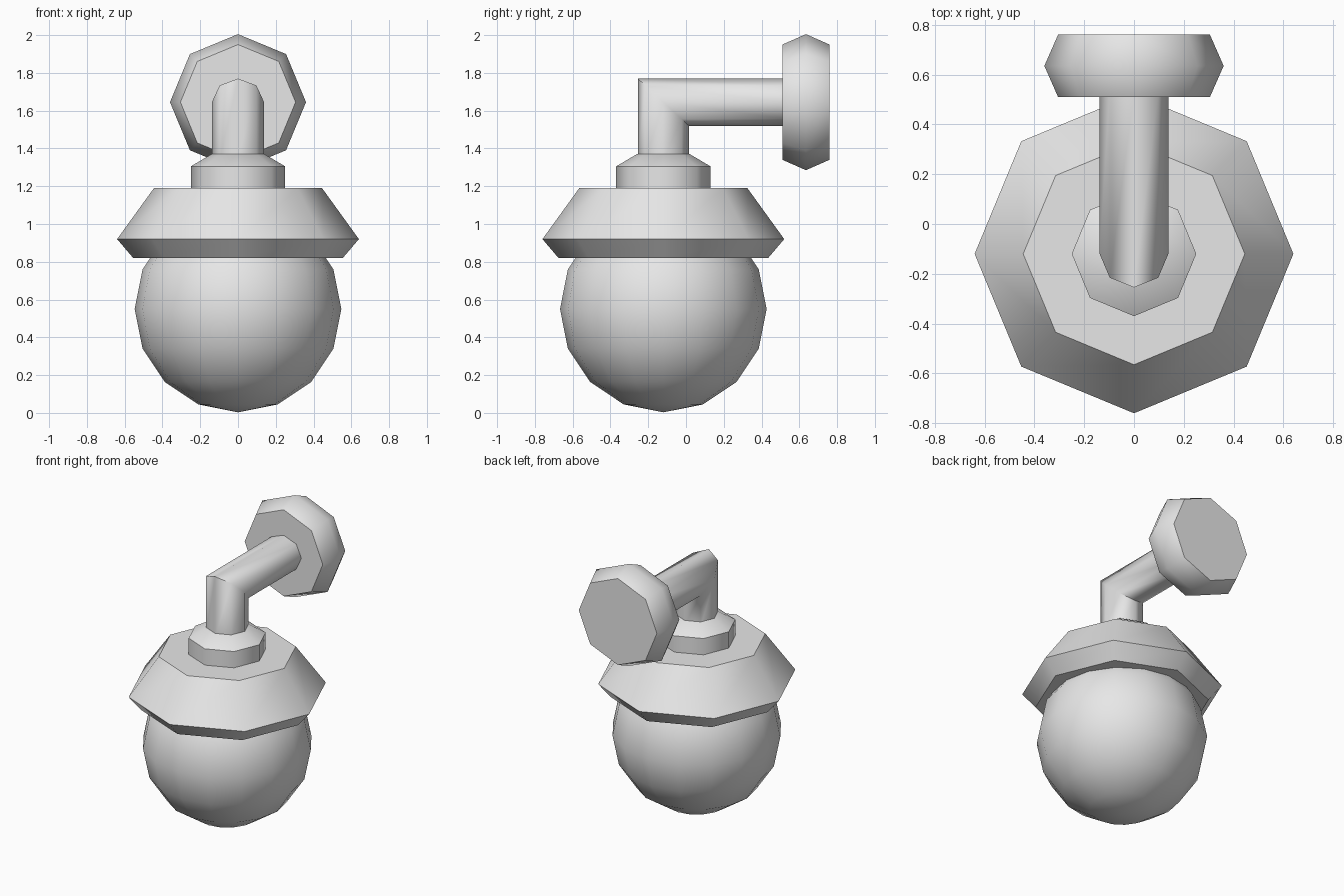
import bpy, bmesh, math
from mathutils import Vector

if "Cube" in bpy.data.objects:
    bpy.data.objects.remove(bpy.data.objects["Cube"], do_unlink=True)

SIDES = 8
LAMP_Y = -0.12      # vertical axis of the lamp
ARM_Z = 1.645       # horizontal axis of the arm

grey = bpy.data.materials.new("plain grey")
grey.use_nodes = True
grey.diffuse_color = (0.8, 0.8, 0.8, 1)
grey.node_tree.nodes["Principled BSDF"].inputs["Base Color"].default_value = (0.8, 0.8, 0.8, 1)


def finish(name, bm):
    """Turn a bmesh into a smooth object whose hard corners stay sharp."""
    bmesh.ops.recalc_face_normals(bm, faces=bm.faces)
    mesh = bpy.data.meshes.new(name)
    bm.to_mesh(mesh)
    bm.free()
    mesh.materials.append(grey)
    obj = bpy.data.objects.new(name, mesh)
    bpy.context.collection.objects.link(obj)
    bpy.ops.object.select_all(action="DESELECT")
    obj.select_set(True)
    bpy.context.view_layer.objects.active = obj
    bpy.ops.object.shade_smooth_by_angle(angle=math.radians(50))
    return obj


def loft(name, rings):
    """Bridge a list of point rings and cap both ends."""
    bm = bmesh.new()
    loops = [[bm.verts.new(p) for p in ring] for ring in rings]
    for a, b in zip(loops, loops[1:]):
        for i in range(SIDES):
            j = (i + 1) % SIDES
            bm.faces.new((a[i], a[j], b[j], b[i]))
    bm.faces.new(loops[0])
    bm.faces.new(loops[-1])
    return finish(name, bm)


angles = [math.tau * i / SIDES for i in range(SIDES)]


def flat_ring(radius, z):
    return [Vector((radius * math.cos(a), LAMP_Y + radius * math.sin(a), z)) for a in angles]


def upright_ring(radius, y):
    return [Vector((radius * math.cos(a), y, ARM_Z + radius * math.sin(a))) for a in angles]


# Globe
bm = bmesh.new()
bmesh.ops.create_uvsphere(bm, u_segments=16, v_segments=8, radius=0.547)
bmesh.ops.translate(bm, verts=bm.verts, vec=(0, LAMP_Y, 0.55))
finish("globe", bm)

# Shade and collar
loft("shade", [flat_ring(r, z) for r, z in ((0.555, 0.82), (0.64, 0.92), (0.445, 1.19))])
loft("collar", [flat_ring(r, z) for r, z in ((0.25, 1.18), (0.25, 1.305), (0.14, 1.37))])

# Bent arm with a mitred elbow
start, elbow, end = [], [], []
for a in angles:
    x, y, z = 0.138 * math.cos(a), LAMP_Y + 0.135 * math.sin(a), ARM_Z - 0.125 * math.sin(a)
    start.append((x, y, 1.34))
    elbow.append((x, y, z))
    end.append((x, 0.53, z))
loft("arm", [start, elbow, end])

# Wall mount
loft("wall_mount", [upright_ring(r, y) for r, y in ((0.305, 0.51), (0.36, 0.635), (0.305, 0.76))])
